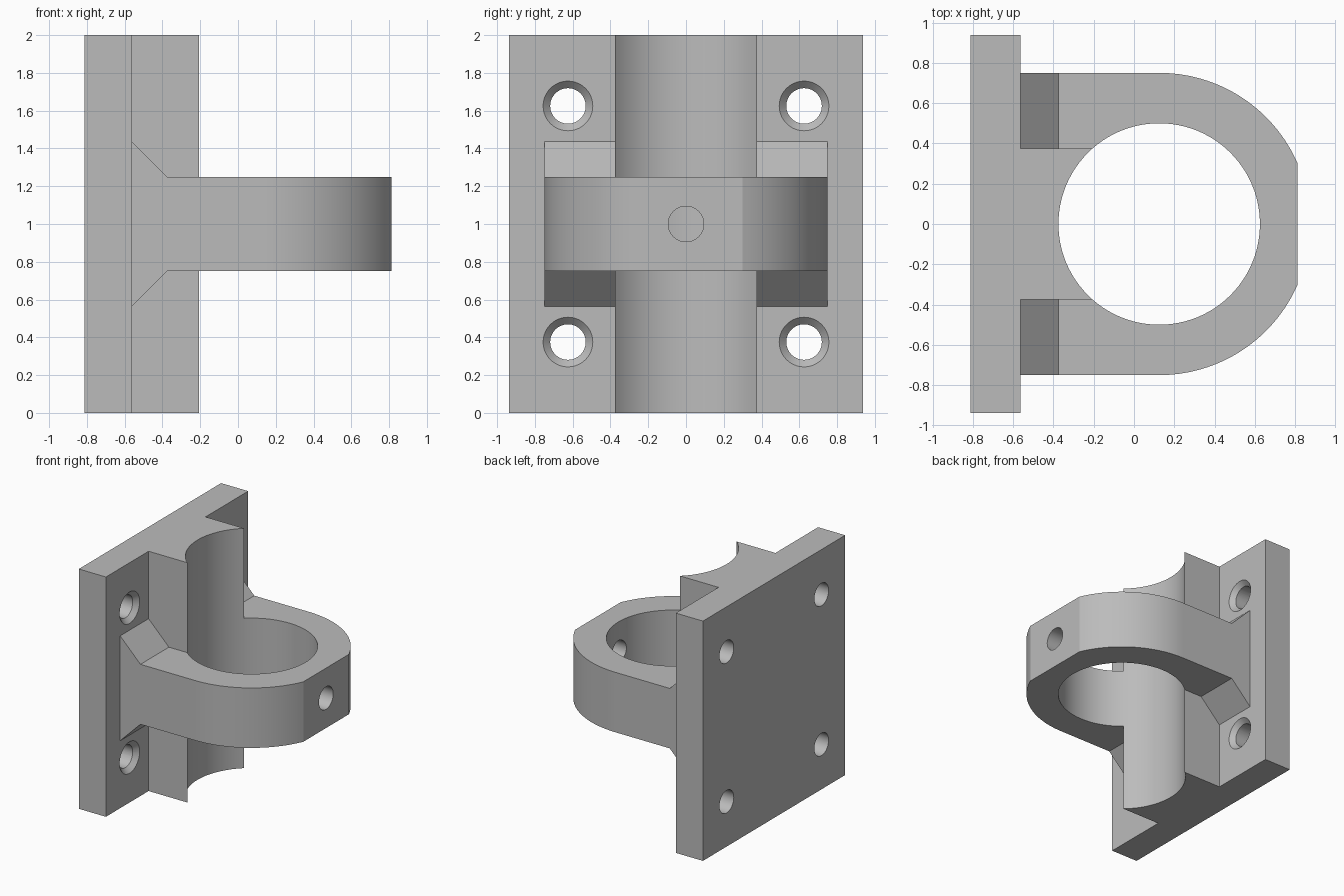
import bpy, bmesh, math
from mathutils import Matrix, Vector

cube = bpy.data.objects.get("Cube")
if cube:
    bpy.data.objects.remove(cube, do_unlink=True)

BORE_X, BORE_R, RING_R = 0.125, 0.5, 0.75
END_X = 0.8125

grey = bpy.data.materials.new("light grey")
grey.use_nodes = True
grey.diffuse_color = (0.5, 0.5, 0.5, 1)
grey.node_tree.nodes["Principled BSDF"].inputs["Base Color"].default_value = (0.5, 0.5, 0.5, 1)


def finish(name, bm):
    bmesh.ops.recalc_face_normals(bm, faces=bm.faces)
    mesh = bpy.data.meshes.new(name)
    bm.to_mesh(mesh)
    bm.free()
    mesh.materials.append(grey)
    obj = bpy.data.objects.new(name, mesh)
    bpy.context.collection.objects.link(obj)
    return obj


def prism(name, points, sweep):
    """Extrude a closed outline along a vector."""
    bm = bmesh.new()
    face = bm.faces.new([bm.verts.new(p) for p in points])
    extruded = bmesh.ops.extrude_face_region(bm, geom=[face])["geom"]
    moved = [v for v in extruded if isinstance(v, bmesh.types.BMVert)]
    bmesh.ops.translate(bm, verts=moved, vec=Vector(sweep))
    return finish(name, bm)


def cone(name, centre, r1, r2, depth, along_x=True, segments=48):
    """Cylinder or cone; r1 is at the low end of the axis."""
    turn = Matrix.Rotation(math.pi / 2, 4, 'Y') if along_x else Matrix()
    bm = bmesh.new()
    bmesh.ops.create_cone(bm, cap_ends=True, segments=segments, radius1=r1, radius2=r2,
                          depth=depth, matrix=Matrix.Translation(centre) @ turn)
    return finish(name, bm)


def boolean(target, tool, operation):
    mod = target.modifiers.new(tool.name, 'BOOLEAN')
    mod.operation, mod.solver, mod.object = operation, 'EXACT', tool
    bpy.context.view_layer.objects.active = target
    bpy.ops.object.modifier_apply(modifier=mod.name)
    bpy.data.objects.remove(tool, do_unlink=True)


# Back plate with its central spine, one T-shaped profile
half = [(-0.8125, 0.9375), (-0.5625, 0.9375), (-0.5625, 0.375), (-0.1, 0.375)]
outline = half + [(x, -y) for x, y in reversed(half)]
bracket = prism("clamp_bracket", [(x, y, 0) for x, y in outline], (0, 0, 2))

# Clamp arm: side profile with sloped gussets, trimmed to the rounded plan
side = [(-0.7, 0.4375), (-0.5625, 0.4375), (-0.375, 0.25), (1, 0.25)]
side += [(x, -z) for x, z in reversed(side)]
arm = prism("clamp_arm", [(x, -1, 1 + z) for x, z in side], (0, 2, 0))

flat_angle = math.acos((END_X - BORE_X) / RING_R)
steps = 32
plan = [(-0.75, RING_R)]
for i in range(steps + 1):
    a = math.pi / 2 + (flat_angle - math.pi / 2) * i / steps
    plan.append((BORE_X + RING_R * math.cos(a), RING_R * math.sin(a)))
plan += [(x, -y) for x, y in reversed(plan)]
boolean(arm, prism("plan_trim", [(x, y, 0.4) for x, y in plan], (0, 0, 1.2)), 'INTERSECT')
boolean(bracket, arm, 'UNION')

# Main bore and the set screw hole in the flat end
boolean(bracket, cone("bore", (BORE_X, 0, 1), BORE_R, BORE_R, 3, False, 96), 'DIFFERENCE')
boolean(bracket, cone("screw_hole", (0.7, 0, 1), 0.094, 0.094, 0.6), 'DIFFERENCE')

# Four countersunk mounting holes
for y in (-0.625, 0.625):
    for z in (0.375, 1.625):
        boolean(bracket, cone("mount_hole", (-0.7, y, z), 0.094, 0.094, 0.5), 'DIFFERENCE')
        boolean(bracket, cone("countersink", (-0.58, y, z), 0.074, 0.154, 0.08), 'DIFFERENCE')

# Smooth curved walls, keep hard edges
bpy.ops.object.select_all(action='DESELECT')
bracket.select_set(True)
bpy.context.view_layer.objects.active = bracket
bpy.ops.object.shade_smooth_by_angle(angle=math.radians(20))
